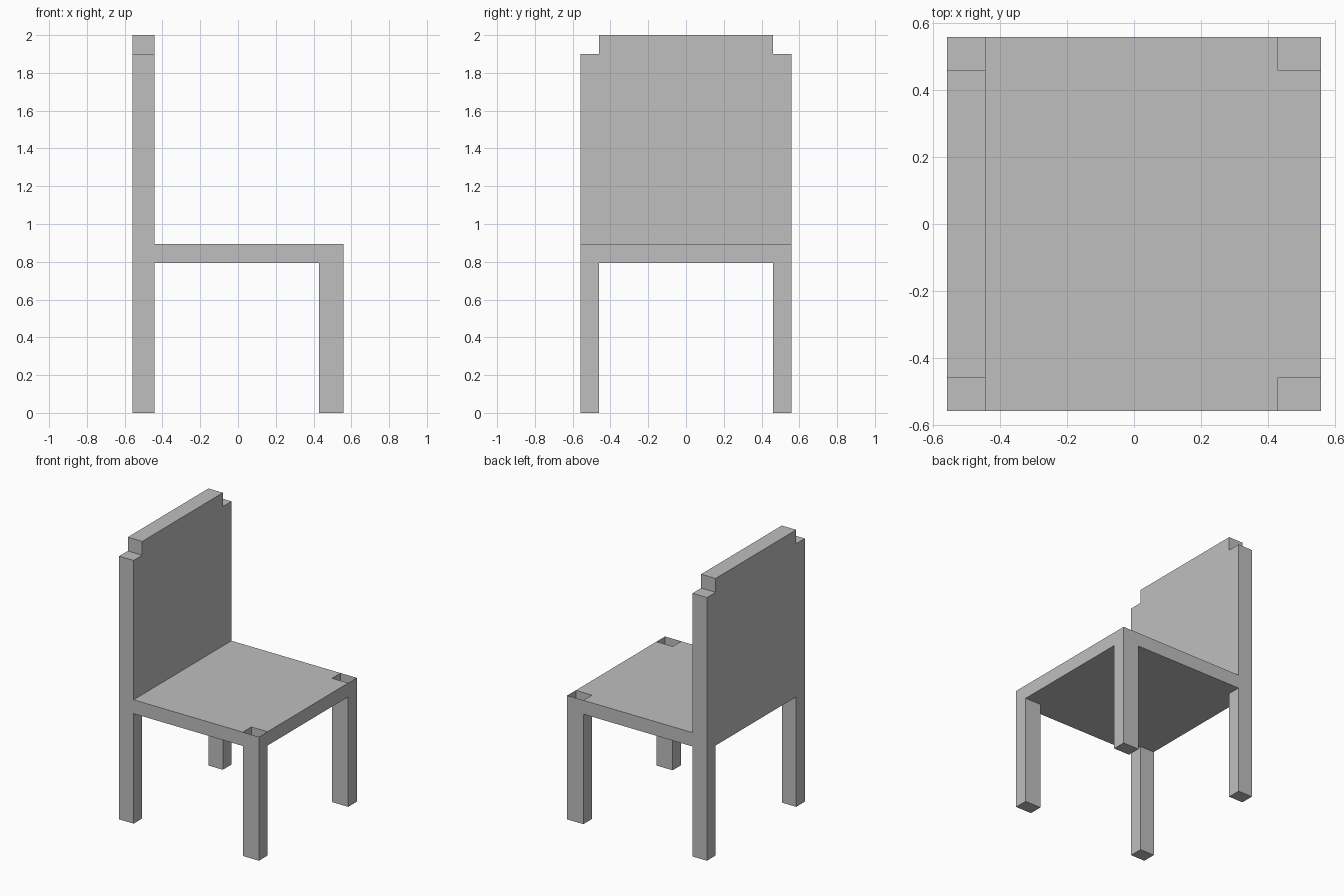
import bpy, bmesh
from mathutils import Vector

if "Cube" in bpy.data.objects:
    bpy.data.objects.remove(bpy.data.objects["Cube"])

grey = bpy.data.materials.new("light grey")
grey.diffuse_color = (0.52, 0.52, 0.52, 1)
grey.use_nodes = True
grey.node_tree.nodes["Principled BSDF"].inputs["Base Color"].default_value = grey.diffuse_color

W = 0.558              # half width and half depth
IN = 0.46              # inner side of the legs
BACK = -0.443          # front surface of the backrest
LEG = 0.429            # inner surface of the front legs
Z0, Z1 = 0.794, 0.894  # seat underside and top


def prism(name, outline, push, open_end=False):
    """Extrude a flat outline along push; open_end leaves the far cap off."""
    bm = bmesh.new()
    push = Vector(push)
    a = [bm.verts.new(p) for p in outline]
    b = [bm.verts.new(Vector(p) + push) for p in outline]
    n = len(a)
    bm.faces.new(a[::-1])
    if not open_end:
        bm.faces.new(b)
    for i in range(n):
        j = (i + 1) % n
        bm.faces.new((a[i], a[j], b[j], b[i]))
    bmesh.ops.recalc_face_normals(bm, faces=bm.faces)
    me = bpy.data.meshes.new(name)
    bm.to_mesh(me)
    bm.free()
    me.materials.append(grey)
    ob = bpy.data.objects.new(name, me)
    bpy.context.collection.objects.link(ob)
    return ob


# Backrest and rear legs, one panel with stepped top corners
half = [(IN, Z0), (IN, 0), (W, 0), (W, 1.9), (IN, 1.9), (IN, 2.0)]
panel = half + [(-y, z) for y, z in reversed(half)]
prism("backrest_with_rear_legs", [(-W, y, z) for y, z in panel], (BACK + W, 0, 0))

# Seat with notches at the front corners
side = [(BACK, W), (LEG, W), (LEG, IN), (W, IN)]
plan = side + [(x, -y) for x, y in reversed(side)]
prism("seat", [(x, y, Z0) for x, y in plan], (0, 0, Z1 - Z0))

# Hollow front legs, open at the top
for s, label in ((-1, "right"), (1, "left")):
    foot = [(LEG, s * IN, 0), (W, s * IN, 0), (W, s * W, 0), (LEG, s * W, 0)]
    prism("front_leg_" + label, foot, (0, 0, Z1), open_end=True)
